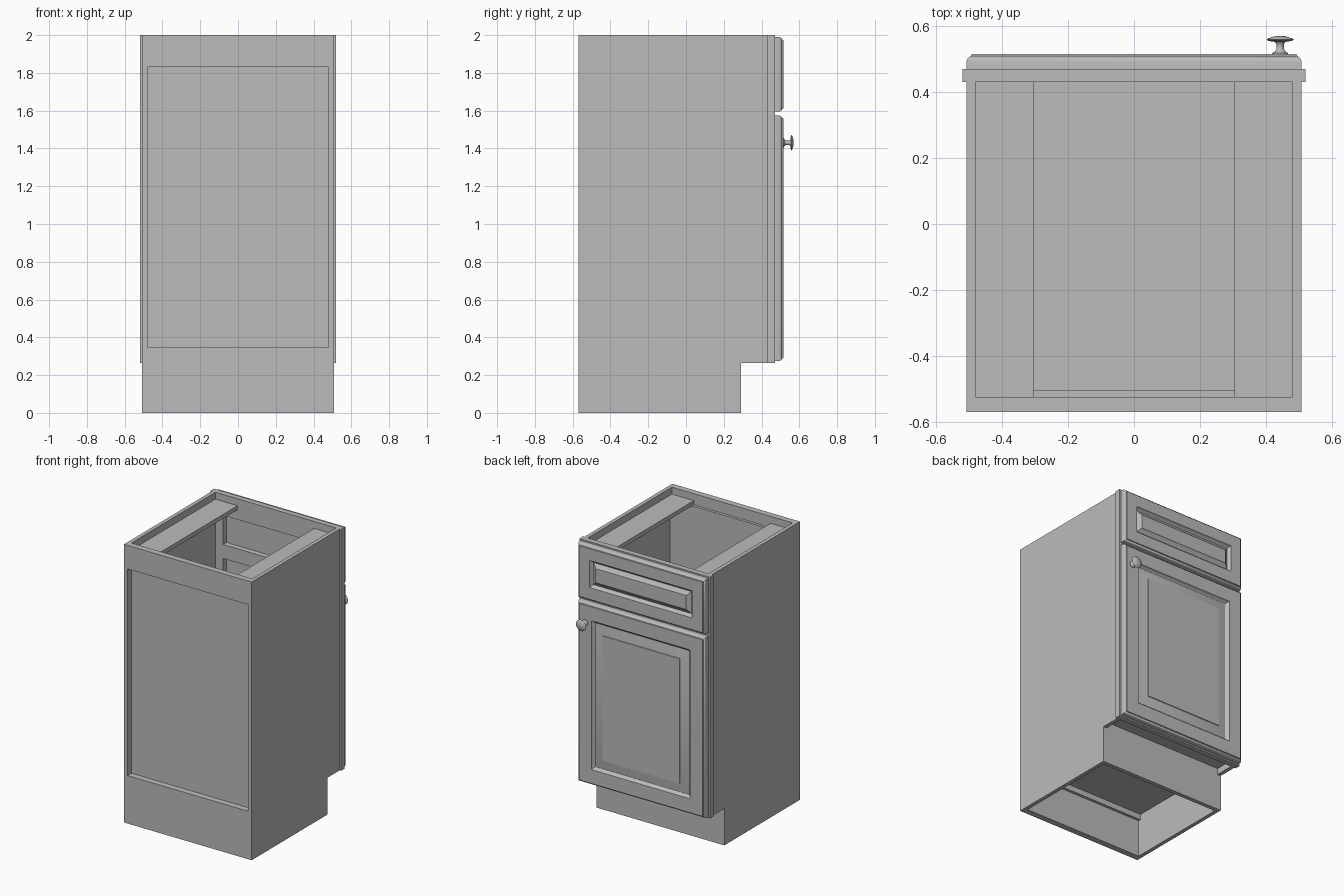
import bpy, bmesh, math
from mathutils import Matrix

if "Cube" in bpy.data.objects:
    bpy.data.objects.remove(bpy.data.objects["Cube"])

GREY = (0.5, 0.5, 0.5, 1)
paint = bpy.data.materials.new("cabinet_grey")
paint.use_nodes = True
paint.diffuse_color = GREY
paint.node_tree.nodes["Principled BSDF"].inputs["Base Color"].default_value = GREY


def finish(name, bm):
    bmesh.ops.recalc_face_normals(bm, faces=bm.faces)
    mesh = bpy.data.meshes.new(name)
    bm.to_mesh(mesh)
    bm.free()
    mesh.materials.append(paint)
    obj = bpy.data.objects.new(name, mesh)
    bpy.context.collection.objects.link(obj)
    return obj


def smooth(obj, degrees):
    bpy.ops.object.select_all(action='DESELECT')
    obj.select_set(True)
    bpy.context.view_layer.objects.active = obj
    bpy.ops.object.shade_smooth_by_angle(angle=math.radians(degrees))


def box(name, x0, x1, y0, y1, z0, z1):
    bm = bmesh.new()
    size = Matrix.Diagonal((x1 - x0, y1 - y0, z1 - z0, 1))
    centre = Matrix.Translation(((x0 + x1) / 2, (y0 + y1) / 2, (z0 + z1) / 2))
    bmesh.ops.create_cube(bm, size=1, matrix=centre @ size)
    return finish(name, bm)


def bridge(bm, a, b):
    for i in range(len(a)):
        j = (i + 1) % len(a)
        bm.faces.new((a[i], a[j], b[j], b[i]))


def plate(name, y0, y1, hw, z0, z1, holes):
    """Upright board with rectangular openings, built on a cell grid."""
    xs = sorted({-hw, hw, *[h[0] for h in holes], *[h[1] for h in holes]})
    zs = sorted({z0, z1, *[h[2] for h in holes], *[h[3] for h in holes]})
    bm = bmesh.new()
    grid = [[bm.verts.new((x, y0, z)) for z in zs] for x in xs]
    for i in range(len(xs) - 1):
        for k in range(len(zs) - 1):
            cx, cz = (xs[i] + xs[i + 1]) / 2, (zs[k] + zs[k + 1]) / 2
            if not any(a < cx < b and c < cz < d for a, b, c, d in holes):
                bm.faces.new((grid[i][k], grid[i + 1][k],
                              grid[i + 1][k + 1], grid[i][k + 1]))
    front = bmesh.ops.extrude_face_region(bm, geom=bm.faces[:], use_keep_orig=True)
    moved = [g for g in front["geom"] if isinstance(g, bmesh.types.BMVert)]
    bmesh.ops.translate(bm, verts=moved, vec=(0, y1 - y0, 0))
    bmesh.ops.dissolve_limit(bm, angle_limit=0.01, verts=bm.verts[:], edges=bm.edges[:])
    return finish(name, bm)


def raised_panel(name, z0, z1, border, bevel):
    """Rectangular rings stepped inward: rounded rim, groove, raised field."""
    rim = [(0, .47), (0, .492), (.003, .501), (.009, .507), (.014, .509),
           (.016, .515), (border, .515)]
    field = [(.004, .507), (.012, .497), (.018, .494), (bevel, .509), (bevel + .002, .513)]
    rings = rim + [(border + d, y) for d, y in field]
    bm = bmesh.new()
    loops = []
    for d, y in rings:
        x = W - d
        corners = ((-x, z0 + d), (x, z0 + d), (x, z1 - d), (-x, z1 - d))
        loops.append([bm.verts.new((cx, y, cz)) for cx, cz in corners])
    for a, b in zip(loops, loops[1:]):
        bridge(bm, a, b)
    bm.faces.new(loops[0])
    bm.faces.new(loops[-1])
    smooth(finish(name, bm), 35)


W = 0.508      # half width outside the carcass
IN = 0.48      # half width inside the carcass
TOE = 0.29     # toe kick face
LIP = 0.265    # underside of the overhang

# Side walls, notched for the toe kick
for side, label in ((-1, "right"), (1, "left")):
    bm = bmesh.new()
    outline = ((-.57, 0), (TOE, 0), (TOE, LIP), (.43, LIP), (.43, 2), (-.57, 2))
    inner = [bm.verts.new((side * IN, y, z)) for y, z in outline]
    outer = [bm.verts.new((side * W, y, z)) for y, z in outline]
    bm.faces.new(inner)
    bm.faces.new(outer)
    bridge(bm, inner, outer)
    finish(label + "_side", bm)
    # Top stretcher along each wall
    a, b = sorted((side * IN, side * .305))
    box(label + "_top_stretcher", a, b, -.525, .43, 1.92, 1.95)

# Plain side of the carcass: rails with a recessed panel
box("upper_rail", -IN, IN, -.57, -.525, 1.83, 2)
box("lower_rail", -IN, IN, -.57, -.525, 0, .345)
box("recessed_panel", -IN, IN, -.525, -.505, .27, 1.92)

# Floor and toe kick
box("cabinet_floor", -IN, IN, -.505, .43, .31, .345)
box("toe_kick", -IN, IN, TOE - .03, TOE, 0, .31)

# Face frame with drawer and door openings
plate("face_frame", .43, .47, .52, LIP, 2,
      [(-.42, .42, .345, 1.54), (-.42, .42, 1.64, 1.85)])

# Drawer front and door
raised_panel("drawer_front", 1.595, 1.99, .1, .045)
raised_panel("door", .275, 1.575, .115, .085)

# Round knob turned around its axis
profile = [(.024, .513), (.024, .518), (.016, .523), (.011, .531), (.011, .545),
           (.016, .552), (.036, .555), (.041, .559), (.038, .562), (.02, .568), (.009, .57)]
bm = bmesh.new()
rings = []
for r, y in profile:
    turn = [2 * math.pi * i / 24 for i in range(24)]
    rings.append([bm.verts.new((.443 + r * math.cos(t), y, 1.43 + r * math.sin(t)))
                  for t in turn])
for a, b in zip(rings, rings[1:]):
    bridge(bm, a, b)
bm.faces.new(rings[0])
bm.faces.new(rings[-1])
smooth(finish("door_knob", bm), 40)
